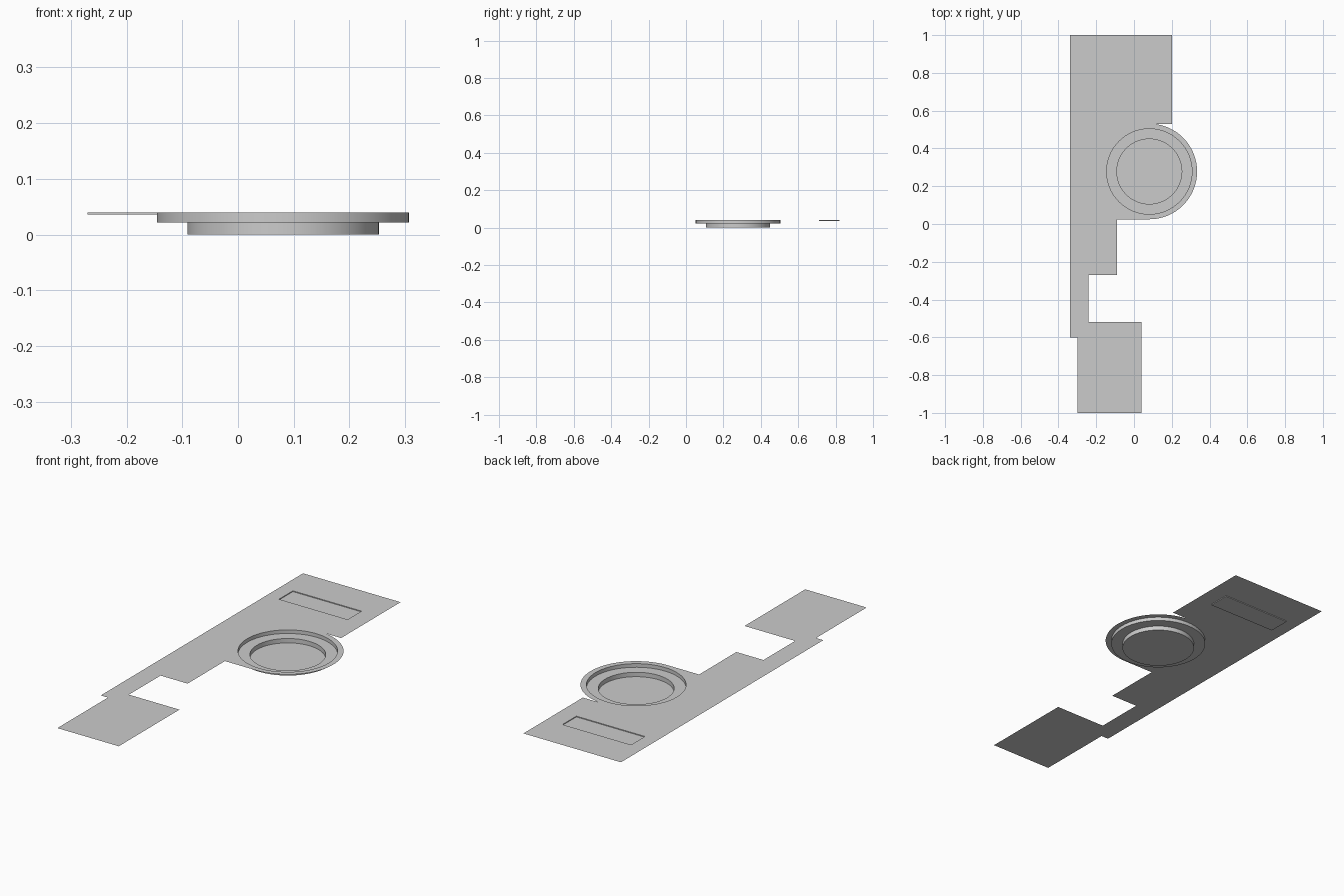
import bpy, bmesh
from math import sin, cos, pi, asin

cube = bpy.data.objects.get("Cube")
if cube:
    bpy.data.objects.remove(cube, do_unlink=True)

grey = bpy.data.materials.new("light grey")
grey.use_nodes = True
grey.diffuse_color = (0.6, 0.6, 0.6, 1)
grey.node_tree.nodes["Principled BSDF"].inputs["Base Color"].default_value = (0.6, 0.6, 0.6, 1)

TOP, LEDGE, SLOT_FLOOR = 0.04, 0.022, 0.036
CX, CY = 0.081, 0.278
R_LIP, R_OUTER, R_INNER = 0.253, 0.226, 0.172
SEGMENTS = 64


def arc(radius, start=0.0, end=2 * pi, steps=SEGMENTS, closed=True):
    """Points on an arc about the dish centre."""
    n = steps if closed else steps - 1
    return [(CX + radius * cos(start + (end - start) * i / n),
             CY + radius * sin(start + (end - start) * i / n)) for i in range(steps)]


def add_loop(bm, points, z):
    verts = [bm.verts.new((x, y, z)) for x, y in points]
    return [bm.edges.new((v, verts[i - 1])) for i, v in enumerate(verts)]


def finish(bm, name):
    mesh = bpy.data.meshes.new(name)
    bm.to_mesh(mesh)
    bm.free()
    mesh.materials.append(grey)
    obj = bpy.data.objects.new(name, mesh)
    bpy.context.collection.objects.link(obj)
    return obj


def recess(name, levels):
    """Join a stack of outlines, from the rim inward, and close the floor."""
    bm = bmesh.new()
    rings = [[bm.verts.new((x, y, z)) for x, y in points] for points, z in levels]
    for upper, lower in zip(rings, rings[1:]):
        for i in range(len(upper)):
            bm.faces.new((upper[i - 1], lower[i - 1], lower[i], upper[i]))
    bm.faces.new(rings[-1])
    bm.normal_update()
    if bm.faces[-1:][0].normal.z < 0:
        bmesh.ops.reverse_faces(bm, faces=bm.faces[:])
    return finish(bm, name)


# Flat panel with the dish and slot openings
slot = [(-0.27, 0.71), (0.11, 0.71), (0.11, 0.82), (-0.27, 0.82)]
notch_y = 0.53
lip_start = asin((notch_y - CY) / R_LIP * 0.992)
outline = [(-0.34, 1), (0.2, 1), (0.2, notch_y), (0.12, notch_y)]
outline += arc(R_LIP, lip_start, -pi / 2, 40, closed=False)
outline += [(-0.09, CY - R_LIP), (-0.09, -0.27), (-0.24, -0.27), (-0.24, -0.52),
            (0.04, -0.52), (0.04, -1), (-0.3, -1), (-0.3, -0.6), (-0.34, -0.6)]
bm = bmesh.new()
edges = []
for points in (outline, arc(R_OUTER), slot):
    edges += add_loop(bm, points, TOP)
bmesh.ops.triangle_fill(bm, edges=edges, use_beauty=True, normal=(0, 0, 1))
bm.normal_update()
bmesh.ops.reverse_faces(bm, faces=[f for f in bm.faces if f.normal.z < 0])
finish(bm, "panel")

# Stepped round dish
dish = recess("stepped_dish", [(arc(R_OUTER), TOP), (arc(R_OUTER), LEDGE),
                               (arc(R_INNER), LEDGE), (arc(R_INNER), 0)])
bpy.ops.object.select_all(action="DESELECT")
dish.select_set(True)
bpy.context.view_layer.objects.active = dish
bpy.ops.object.shade_smooth_by_angle()

# Shallow rectangular slot
recess("shallow_slot", [(slot, TOP), (slot, SLOT_FLOOR)])
